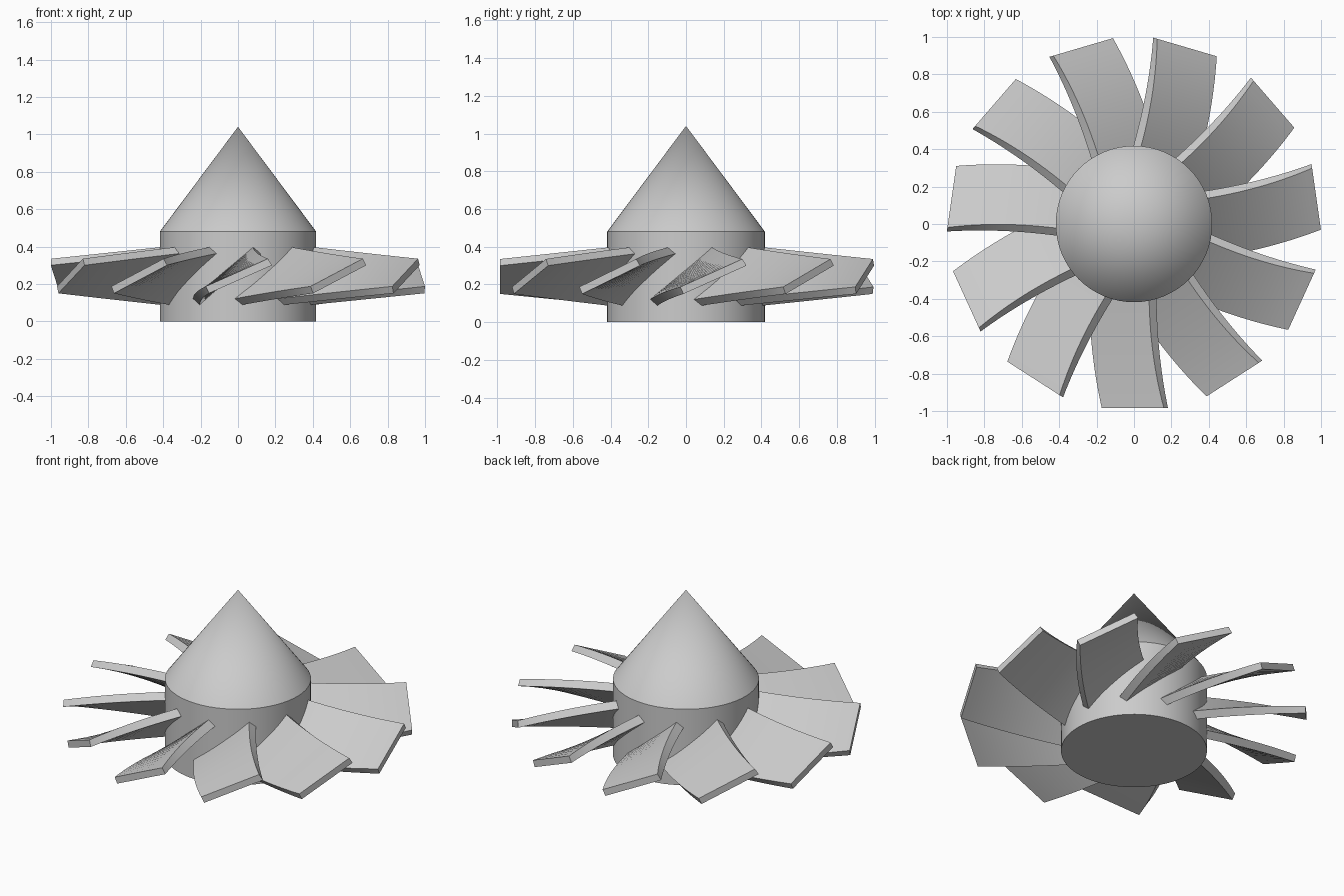
import bpy
import bmesh
from math import radians, tau, cos, sin
from mathutils import Matrix, Vector

if "Cube" in bpy.data.objects:
    bpy.data.objects.remove(bpy.data.objects["Cube"], do_unlink=True)

GREY = (0.6, 0.6, 0.6, 1)
grey = bpy.data.materials.new("plain grey")
grey.use_nodes = True
grey.diffuse_color = GREY
grey.node_tree.nodes["Principled BSDF"].inputs["Base Color"].default_value = GREY

HUB_RADIUS = 0.418
BLADES = 11


def finish(name, bm):
    """Turn a bmesh into a shaded object with the grey material."""
    bmesh.ops.recalc_face_normals(bm, faces=bm.faces)
    mesh = bpy.data.meshes.new(name)
    bm.to_mesh(mesh)
    bm.free()
    mesh.materials.append(grey)
    obj = bpy.data.objects.new(name, mesh)
    bpy.context.collection.objects.link(obj)
    bpy.ops.object.select_all(action="DESELECT")
    obj.select_set(True)
    bpy.context.view_layer.objects.active = obj
    bpy.ops.object.shade_smooth_by_angle(angle=radians(30))
    return obj


def add_hub_part(name, top_radius, bottom, top):
    bm = bmesh.new()
    bmesh.ops.create_cone(
        bm, cap_ends=True, segments=64, radius1=HUB_RADIUS, radius2=top_radius,
        depth=top - bottom, matrix=Matrix.Translation((0, 0, (bottom + top) / 2)))
    return finish(name, bm)


# Hub drum and pointed nose
add_hub_part("hub", HUB_RADIUS, 0, 0.48)
add_hub_part("nose_cone", 0, 0.48, 1.04)

# Blade section corners as (sideways, height), at the root and at the tip
ROOT = [Vector(p) for p in ((0.08, 0.405), (0.12, 0.37), (-0.205, 0.085), (-0.24, 0.12))]
TIP = [Vector(p) for p in ((0.16, 0.335), (0.182, 0.3), (-0.155, 0.15), (-0.172, 0.187))]
ROOT_R, TIP_R, STEPS = 0.33, 0.985, 16


def add_blade(name, angle):
    """Loft a twisted, swept blade outward from the hub."""
    bm = bmesh.new()
    out = Vector((cos(angle), sin(angle), 0))
    side = Vector((-sin(angle), cos(angle), 0))
    rings = []
    for i in range(STEPS + 1):
        s = i / STEPS
        ring = []
        for a, b in zip(ROOT, TIP):
            sweep = a.x + (b.x - a.x) * s ** 2.2
            height = a.y + (b.y - a.y) * s
            pos = out * (ROOT_R + (TIP_R - ROOT_R) * s) + side * sweep
            ring.append(bm.verts.new((pos.x, pos.y, height)))
        rings.append(ring)
    for r0, r1 in zip(rings, rings[1:]):
        for k in range(4):
            n = (k + 1) % 4
            bm.faces.new((r0[k], r0[n], r1[n], r1[k]))
    bm.faces.new(rings[0])
    bm.faces.new(rings[-1])
    return finish(name, bm)


# Ring of blades
for i in range(BLADES):
    add_blade(f"blade_{i + 1}", radians(-90) + tau * i / BLADES)
